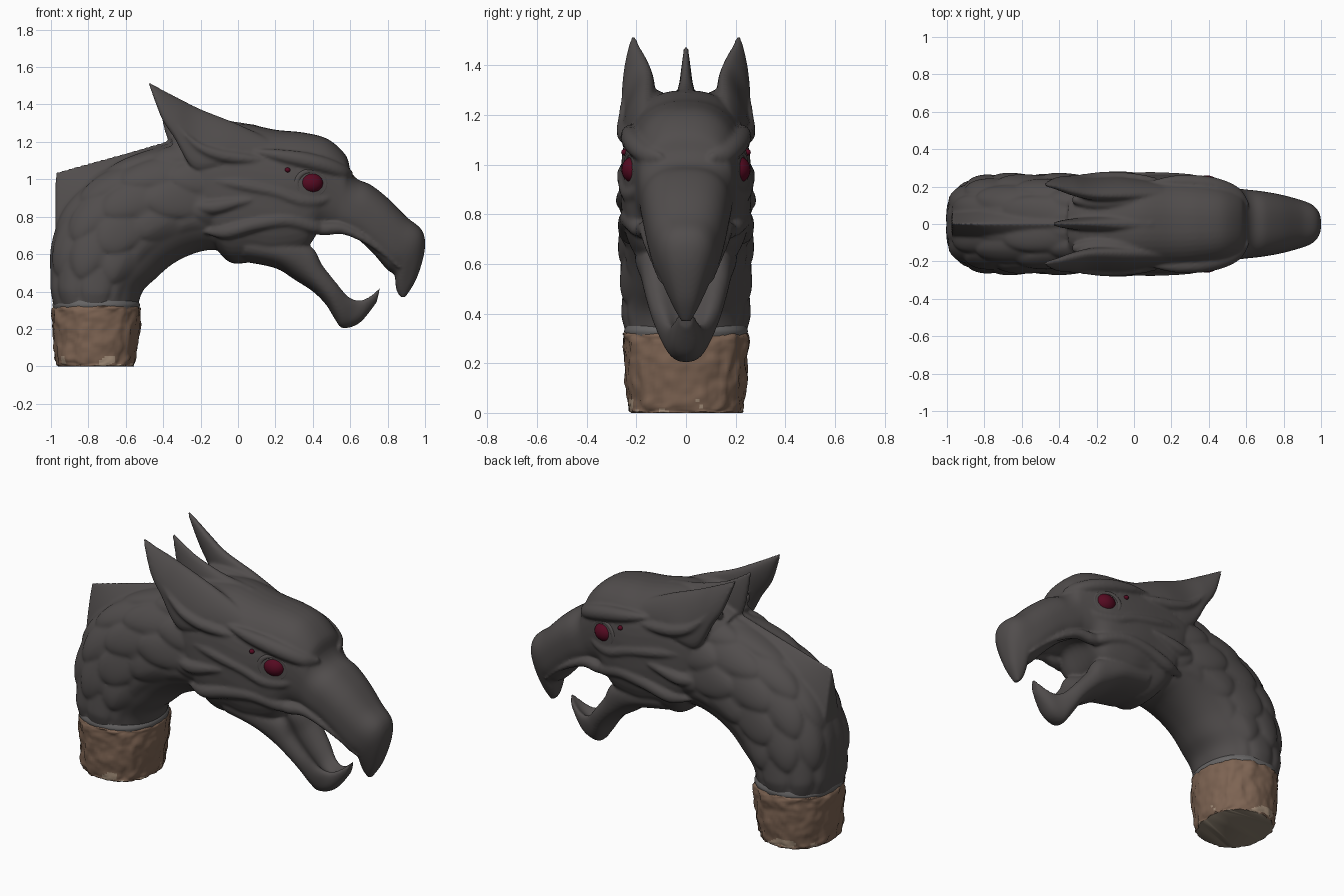
import bpy, bmesh, math
from mathutils import Vector, noise

if "Cube" in bpy.data.objects:
    bpy.data.objects.remove(bpy.data.objects["Cube"])


def material(name, rgb):
    m = bpy.data.materials.new(name)
    m.use_nodes = True
    m.diffuse_color = (*rgb, 1)
    m.node_tree.nodes["Principled BSDF"].inputs["Base Color"].default_value = (*rgb, 1)
    return m


SLATE = material("slate grey", (.082, .074, .073))
RIM = material("rim grey", (.135, .13, .13))
WOOD = material("brown bark", (.205, .126, .085))
PALE = material("pale worn bark", (.38, .28, .2))
BASE = material("cut base", (.27, .22, .165))
RED = material("deep red", (.09, .003, .015))


def spline(rows, t):
    """Smooth interpolation of rows of numbers, t from 0 to 1."""
    n = len(rows) - 1
    i = min(int(t * n), n - 1)
    f = t * n - i
    a, b, c, d = (rows[min(max(k, 0), n)] for k in (i - 1, i, i + 1, i + 2))
    return [q + .5 * f * (r - p + f * (2*p - 5*q + 4*r - s + f * (3*(q - r) + s - p)))
            for p, q, r, s in zip(a, b, c, d)]


def loft(bm, rows, power=1.0, side=1, steps=8, segs=48, hollow=None, bump=None):
    """Skin rings given as top x, top z, bottom x, bottom z, half width, top y, bottom y."""
    rows = [tuple(r) + (0, 0) if len(r) == 5 else r for r in rows]
    count = steps * (len(rows) - 1)
    rings = []
    for j in range(count + 1):
        t = j / count
        tx, tz, bx, bz, w, ty, by = spline(rows, t)
        top, low = Vector((tx, ty * side, tz)), Vector((bx, by * side, bz))
        mid, up = (top + low) / 2, (top - low) / 2
        ring = []
        for k in range(segs):
            a = math.tau * k / segs
            c, s = math.cos(a), math.sin(a)
            y = math.copysign(abs(c) ** power, c) * max(w, .002)
            v = math.copysign(abs(s) ** power, s)
            if hollow:
                v *= hollow(t, s)
            off = up * v + Vector((0, y, 0))
            if bump and off.length:
                off += off.normalized() * bump(t, a)
            ring.append(bm.verts.new(mid + off))
        rings.append(ring)
    for p, q in zip(rings, rings[1:]):
        for k in range(segs):
            bm.faces.new((p[k], p[(k + 1) % segs], q[(k + 1) % segs], q[k]))
    bm.faces.new(rings[0])
    bm.faces.new(rings[-1])


def finish(name, bm, *mats, angle=50):
    bmesh.ops.recalc_face_normals(bm, faces=bm.faces)
    me = bpy.data.meshes.new(name)
    bm.to_mesh(me)
    bm.free()
    ob = bpy.data.objects.new(name, me)
    bpy.context.collection.objects.link(ob)
    for m in mats:
        me.materials.append(m)
    bpy.ops.object.select_all(action='DESELECT')
    ob.select_set(True)
    bpy.context.view_layer.objects.active = ob
    bpy.ops.object.shade_smooth_by_angle(angle=math.radians(angle))
    return ob


def scales(t, a):
    """Staggered overlapping scales on the back and sides of the neck."""
    g = abs((a - math.pi / 2 + math.pi) % math.tau - math.pi)
    u, best = t * 6.3, 0
    for r in range(int(u) - 1, int(u) + 3):
        col = g / .62 + .5 * (r % 2)
        dc = (col - round(col)) / .56
        du = (u - r) / .95
        d = dc * dc + du * du
        if d < 1:
            best = max(best, (1 - d) ** .35 * (.75 - .45 * du))
    fade = min(1, max(0, (2.15 - g) * 3)) * min(1, g * 2) * min(1, t * 9)
    return .045 * fade * best - .016 * fade


body = bmesh.new()

# neck
loft(body, [(-.985, .30, -.54, .30, .235), (-1.0, .45, -.51, .40, .24),
            (-.995, .65, -.44, .47, .25), (-.93, .84, -.36, .54, .25),
            (-.80, .99, -.27, .59, .25), (-.62, 1.10, -.17, .62, .25),
            (-.40, 1.18, -.07, .62, .24), (-.2, 1.22, .02, .62, .22)],
     power=.9, steps=16, segs=120, bump=scales)

# skull and hooked upper beak
loft(body, [(-.36, 1.22, -.17, .70, .20), (-.25, 1.27, -.05, .56, .25),
            (0, 1.30, .08, .555, .262), (.2, 1.265, .2, .54, .262),
            (.35, 1.25, .36, .58, .245), (.48, 1.215, .44, .69, .215),
            (.575, 1.13, .50, .70, .195), (.603, 1.045, .55, .69, .187),
            (.64, 1.0, .585, .68, .183), (.71, .97, .64, .65, .176),
            (.80, .90, .72, .585, .162), (.90, .80, .79, .52, .14),
            (.985, .725, .835, .49, .115), (.998, .62, .842, .44, .085),
            (.955, .47, .85, .40, .05), (.895, .37, .87, .37, .02)],
     power=.8, hollow=lambda t, s: 1 - .4 * max(0, -s) ** 8 * max(0, 1 - abs(t - .45) / .3))

# lower jaw with a trough inside
loft(body, [(.05, .75, .03, .56, .2), (.25, .72, .2, .525, .205),
            (.41, .67, .3, .465, .185), (.46, .57, .4, .4, .165),
            (.54, .465, .47, .33, .14), (.60, .4, .52, .25, .108),
            (.66, .38, .56, .205, .08), (.71, .395, .65, .232, .058),
            (.763, .428, .74, .34, .025)],
     power=.85, hollow=lambda t, s: 1 - .8 * max(0, s) ** 6 * math.sin(math.pi * t) ** .5)


def ridge(points, side):
    """A tapered swelling through x, y, z, radius points."""
    loft(body, [(x, z + r, x + .001, z - r, r, y, y) for x, y, z, r in points],
         side=side, segs=16)


for side in (1, -1):
    # brow, cheekbone, jaw muscle, cheek fold and beak lip
    ridge([(.08, .22, 1.15, .01), (.22, .225, 1.125, .035), (.36, .215, 1.1, .045),
           (.48, .19, 1.07, .045), (.57, .15, 1.04, .035), (.615, .1, 1.03, .01)], side)
    ridge([(-.2, .23, 1.0, .01), (0, .24, .97, .035), (.2, .24, .93, .035),
           (.34, .22, .885, .04), (.46, .19, .89, .03), (.54, .17, .94, .01)], side)
    ridge([(-.18, .2, .72, .01), (-.06, .225, .72, .04), (.1, .235, .76, .04),
           (.26, .225, .78, .04), (.4, .19, .75, .04), (.47, .17, .73, .015)], side)
    ridge([(-.28, .22, .86, .01), (-.14, .24, .85, .04), (.02, .25, .88, .025),
           (.14, .24, .9, .01)], side)
    ridge([(.36, .18, .745, .03), (.46, .17, .735, .035), (.56, .16, .735, .03),
           (.68, .145, .68, .025), (.79, .12, .6, .018), (.86, .1, .53, .01)], side)
    # ears swept back to a point, with a raised lower edge
    loft(body, [(.2, 1.2, .12, 1.08, .035, .16, .2), (.0, 1.295, -.1, 1.06, .055, .155, .225),
                (-.2, 1.375, -.24, 1.06, .055, .155, .23),
                (-.32, 1.435, -.34, 1.22, .045, .175, .235),
                (-.42, 1.488, -.41, 1.33, .028, .2, .235),
                (-.485, 1.525, -.475, 1.505, .01, .21, .215)], side=side)
    ridge([(.16, .225, 1.1, .01), (.04, .235, 1.11, .03), (-.1, .245, 1.13, .035),
           (-.22, .245, 1.18, .03), (-.34, .235, 1.3, .02), (-.42, .22, 1.41, .01)], side)
    # web between ear and crown
    ridge([(.1, .12, 1.24, .02), (-.08, .12, 1.25, .045), (-.22, .12, 1.25, .045),
           (-.33, .13, 1.24, .02)], side)

# central crest spike and thin ridge along the back of the neck
loft(body, [(.1, 1.29, .1, 1.2, .05), (-.1, 1.325, -.15, 1.17, .045),
            (-.26, 1.38, -.33, 1.17, .032), (-.36, 1.435, -.39, 1.25, .022),
            (-.435, 1.485, -.43, 1.46, .009)])
loft(body, [(-.975, 1.037, -.975, .5, .06), (-.8, 1.085, -.78, .75, .1),
            (-.58, 1.145, -.55, .9, .11), (-.36, 1.21, -.35, 1.0, .08)], power=1.7, segs=64)

head = finish("head_and_neck", body, SLATE)
mod = head.modifiers.new("blend", 'REMESH')
mod.mode, mod.voxel_size, mod.use_smooth_shade = 'VOXEL', .0095, True
mod = head.modifiers.new("soften", 'SMOOTH')
mod.factor, mod.iterations = .5, 3

# eyes with socket rings and small corner beads
for side, label in ((1, "left"), (-1, "right")):
    for part, loc, size in (("eye", (.39, .205, .98), (.066, .055, .056)),
                            ("eye_bead", (.265, .245, 1.05), (.015, .016, .013))):
        bm = bmesh.new()
        bmesh.ops.create_uvsphere(bm, u_segments=24, v_segments=16, radius=1)
        ob = finish(f"{label}_{part}", bm, RED)
        ob.location = (loc[0], loc[1] * side, loc[2])
        ob.scale = size
    bpy.ops.mesh.primitive_torus_add(major_segments=32, minor_segments=10, major_radius=.074,
                                     minor_radius=.018, location=(.39, .215 * side, .978),
                                     rotation=(math.pi / 2, 0, -.25 * side))
    socket = bpy.context.object
    socket.name = f"{label}_eye_socket"
    socket.scale = (1.08, .9, 1)
    socket.data.materials.append(SLATE)
    bpy.ops.object.shade_smooth()


# bark collar with a rough surface and worn lower edge
def rough(t, a):
    p = Vector((math.cos(a) * 5, math.sin(a) * 5, t * 6))
    return .012 * noise.noise(p) + .006 * noise.noise(p * 2.5)


bm = bmesh.new()
loft(bm, [(-.96, 0, -.56, 0, .222), (-.975, .025, -.55, .025, .232), (-.985, .12, -.535, .12, .242),
          (-.99, .22, -.525, .22, .25), (-.993, .30, -.522, .30, .253), (-.98, .325, -.535, .325, .243)],
     power=.9, segs=96, bump=rough)
for f in bm.faces:
    c = f.calc_center_median()
    if len(f.verts) > 4 and c.z < .1:
        f.material_index = 2
    elif c.z < .05 and noise.noise(c * 13) > .08 + c.z * 4:
        f.material_index = 1
finish("bark_collar", bm, WOOD, PALE, BASE)

# thin rim where the neck leaves the collar
bm = bmesh.new()
loft(bm, [(-.988, .31, -.528, .31, .245), (-.992, .33, -.524, .33, .249),
          (-.985, .352, -.534, .35, .243)], power=.9, steps=4, segs=96)
finish("collar_rim", bm, RIM)
